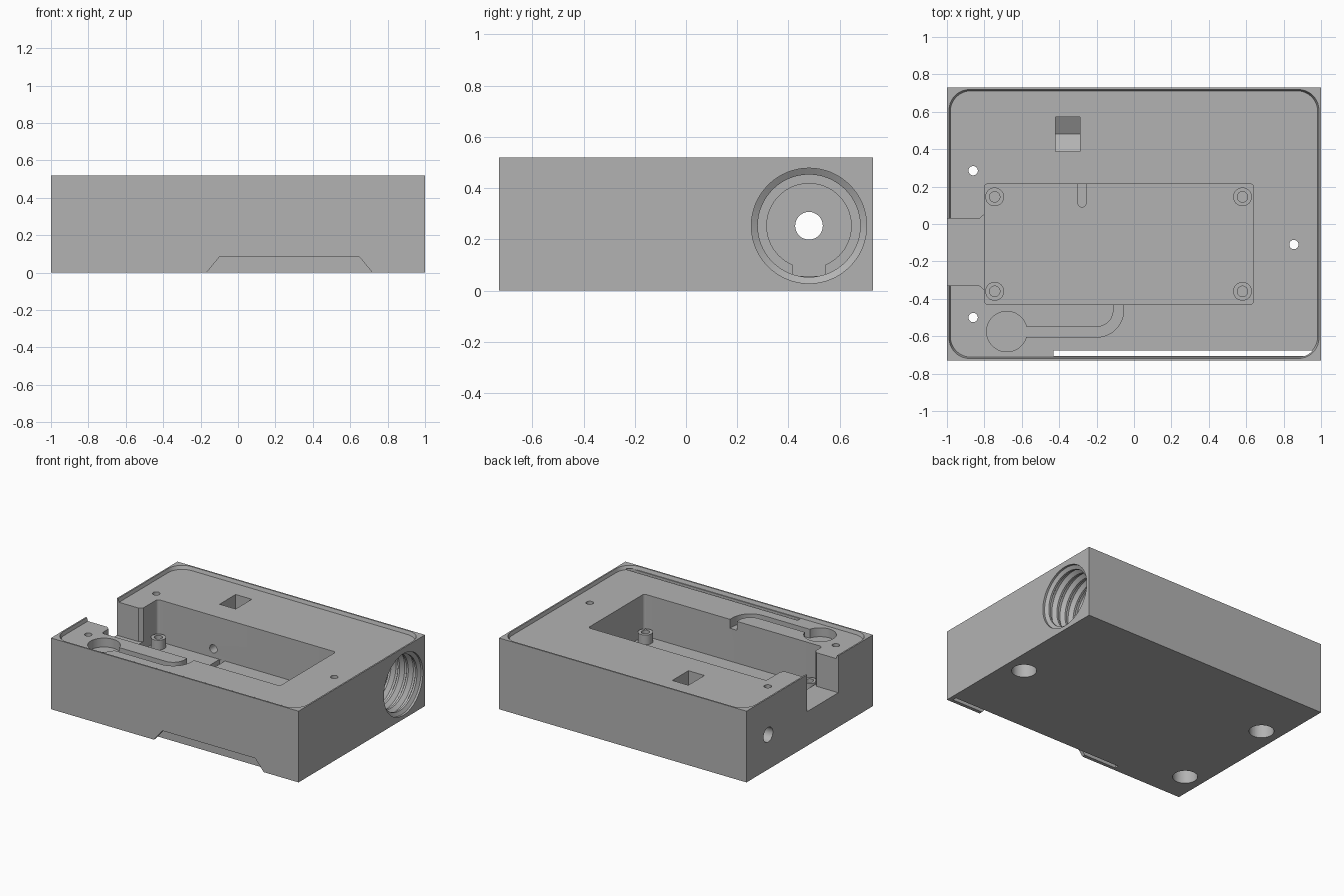
import bpy
import bmesh
from math import cos, sin, radians, tau
from mathutils import Vector

cube = bpy.data.objects.get("Cube")
if cube:
    bpy.data.objects.remove(cube, do_unlink=True)

grey = bpy.data.materials.new("plain grey")
grey.use_nodes = True
grey.diffuse_color = (0.45, 0.45, 0.45, 1)
grey.node_tree.nodes["Principled BSDF"].inputs["Base Color"].default_value = grey.diffuse_color

H = 0.52          # block height
FLOOR = 0.495     # lid recess floor
BED = 0.19        # main pocket floor
AXIS = (0.48, 0.253)  # bore centre in y, z


def loft(name, rings):
    """Closed solid through matching rings of points."""
    bm = bmesh.new()
    rows = [[bm.verts.new(p) for p in ring] for ring in rings]
    n = len(rows[0])
    for a, b in zip(rows, rows[1:]):
        for i in range(n):
            j = (i + 1) % n
            bm.faces.new((a[i], a[j], b[j], b[i]))
    bm.faces.new(rows[0])
    bm.faces.new(rows[-1])
    bmesh.ops.recalc_face_normals(bm, faces=bm.faces)
    mesh = bpy.data.meshes.new(name)
    bm.to_mesh(mesh)
    bm.free()
    mesh.materials.append(grey)
    obj = bpy.data.objects.new(name, mesh)
    bpy.context.collection.objects.link(obj)
    return obj


def place(axis, u, v, w):
    return Vector({"x": (w, u, v), "y": (u, w, v), "z": (u, v, w)}[axis])


def prism(name, outline, lo, hi, axis="z"):
    return loft(name, [[place(axis, u, v, w) for u, v in outline] for w in (lo, hi)])


def arc(cx, cy, r, start, end, steps):
    angles = [radians(start + (end - start) * i / steps) for i in range(steps + 1)]
    return [(cx + r * cos(a), cy + r * sin(a)) for a in angles]


def rect(x0, x1, y0, y1, r=0):
    if not r:
        return [(x0, y0), (x1, y0), (x1, y1), (x0, y1)]
    return (arc(x1 - r, y1 - r, r, 0, 90, 8) + arc(x0 + r, y1 - r, r, 90, 180, 8)
            + arc(x0 + r, y0 + r, r, 180, 270, 8) + arc(x1 - r, y0 + r, r, 270, 360, 8))


def lathe(name, centre, profile, axis, n=48):
    """Solid of revolution; profile holds (position along axis, radius)."""
    u, v = centre
    return loft(name, [[place(axis, u + r * cos(tau * i / n), v + r * sin(tau * i / n), w)
                        for i in range(n)] for w, r in profile])


def rod(name, centre, r, lo, hi, axis="z", n=32):
    return lathe(name, centre, [(lo, r), (hi, r)], axis, n)


def cut(body, tool):
    mod = body.modifiers.new("cut", "BOOLEAN")
    mod.operation, mod.solver, mod.object = "DIFFERENCE", "EXACT", tool
    bpy.context.view_layer.objects.active = body
    bpy.ops.object.modifier_apply(modifier=mod.name)
    bpy.data.objects.remove(tool, do_unlink=True)


def smooth(obj):
    bpy.ops.object.select_all(action="DESELECT")
    obj.select_set(True)
    bpy.context.view_layer.objects.active = obj
    bpy.ops.object.shade_smooth_by_angle(angle=radians(25))


body = prism("case_body", rect(-1, 1, -0.73, 0.73), 0, H)

# Lid recess with slightly tapered walls
cut(body, loft("lid_recess", [[(x, y, z) for x, y in rect(-m, m, -m + 0.27, m - 0.27, 0.11)]
                              for z, m in ((FLOOR, 0.982), (H + 0.01, 0.992))]))

# Main pocket and the side opening with flared inner corners
cut(body, prism("main_pocket", rect(-0.8, 0.64, -0.43, 0.215, 0.02), BED, 0.6))
cut(body, prism("side_opening", [(-1.1, -0.33), (-0.825, -0.33), (-0.79, -0.36),
                                 (-0.79, 0.06), (-0.825, 0.03), (-1.1, 0.03)], 0.25, 0.6))

# Wire slot in the pocket floor
cut(body, prism("floor_slot", arc(-0.278, 0.113, 0.022, 180, 360, 12)
                + [(-0.256, 0.214), (-0.3, 0.214)], BED - 0.035, BED + 0.02))

# Round well and curved wire channel
cut(body, rod("round_well", (-0.68, -0.575), 0.108, 0.43, 0.6, n=48))
cut(body, prism("wire_channel", [(-0.66, -0.605)] + arc(-0.2, -0.46, 0.145, 270, 360, 12)
                + [(-0.055, -0.4), (-0.11, -0.4)] + arc(-0.2, -0.46, 0.09, 360, 270, 12)
                + [(-0.66, -0.55)], 0.43, 0.6))

# Threaded bore with a narrower keyed bore behind it
thread = [(1.05, 0.225), (0.985, 0.225)]
for i in range(5):
    x = 0.985 - i * 0.07
    thread += [(x - 0.015, 0.2), (x - 0.03, 0.2), (x - 0.045, 0.222), (x - 0.06, 0.222)]
thread += [(0.63, 0.2), (0.61, 0.2)]
cut(body, lathe("threaded_bore", AXIS, thread, "x", 64))
cut(body, rod("inner_bore", AXIS, 0.165, -0.18, 0.62, "x", 64))
cut(body, prism("key_slot", rect(0.415, 0.545, 0.057, 0.2), -0.18, 0.62, "x"))
cut(body, rod("axle_hole", AXIS, 0.054, -1.1, 0, "x"))

# Nut trap with a pointed bottom, and its wire hole into the pocket
y, z = AXIS
cut(body, prism("nut_trap", [(y, z - 0.107), (y + 0.093, z - 0.053), (y + 0.093, 0.6),
                             (y - 0.093, 0.6), (y - 0.093, z - 0.053)], -0.42, -0.29, "x"))
cut(body, rod("wire_hole", (-0.35, z), 0.03, 0.2, 0.42, "y"))

# Screw holes, counterbored from below
for p in ((-0.86, 0.285), (-0.86, -0.5), (0.855, -0.11)):
    cut(body, rod("screw_hole", p, 0.025, -0.1, 0.6, n=24))
    cut(body, rod("counterbore", p, 0.083, -0.1, 0.3))

# Front slit and the notch in the thin wall before it
cut(body, prism("front_slit", rect(-0.43, 0.97, -0.705, -0.675), -0.1, 0.5))
cut(body, prism("front_notch", [(-0.185, -0.02), (0.735, -0.02), (0.65, 0.083), (-0.1, 0.083)],
                -0.8, -0.69, "y"))
smooth(body)

# Standoffs in the pocket
for x, side in ((-0.745, "left"), (0.58, "right")):
    for y, end in ((-0.36, "front"), (0.145, "back")):
        post = rod(f"standoff_{end}_{side}", (x, y), 0.05, BED - 0.01, 0.26)
        cut(post, rod("standoff_hole", (x, y), 0.028, BED, 0.3, n=24))
        smooth(post)
